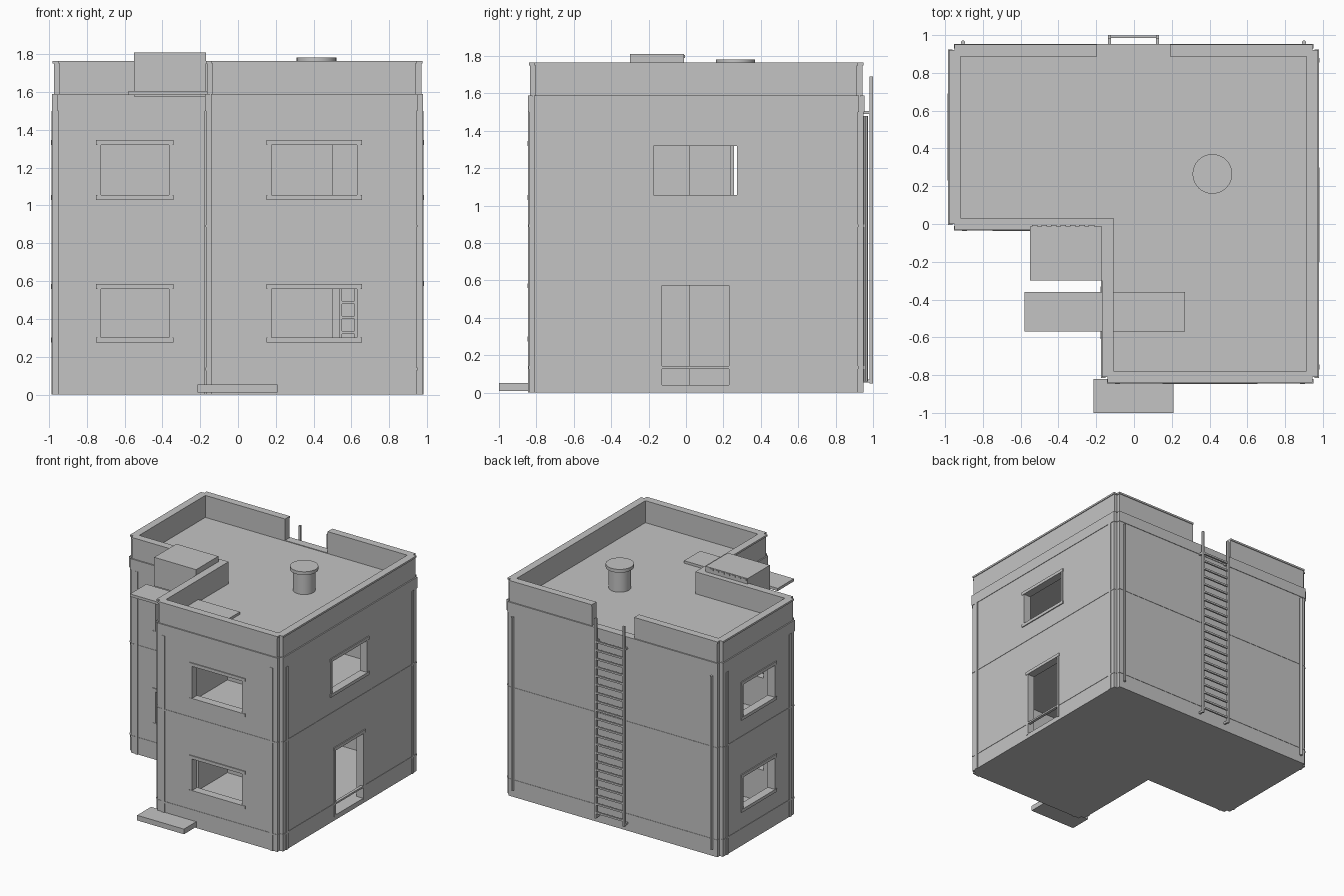
import bpy, bmesh

if "Cube" in bpy.data.objects:
    bpy.data.objects.remove(bpy.data.objects["Cube"])

plaster = bpy.data.materials.new("plain_grey")
plaster.use_nodes = True
GREY = (0.55, 0.55, 0.55, 1)
plaster.diffuse_color = GREY
plaster.node_tree.nodes["Principled BSDF"].inputs["Base Color"].default_value = GREY


def finish(name, bm):
    bmesh.ops.recalc_face_normals(bm, faces=bm.faces)
    mesh = bpy.data.meshes.new(name)
    bm.to_mesh(mesh)
    bm.free()
    mesh.materials.append(plaster)
    obj = bpy.data.objects.new(name, mesh)
    bpy.context.scene.collection.objects.link(obj)
    return obj


def add_box(bm, x, y, z):
    cube = bmesh.ops.create_cube(bm, size=1)["verts"]
    for v in cube:
        v.co = [r[0] if c < 0 else r[1] for c, r in zip(v.co, (x, y, z))]


def boxes(name, *parts):
    bm = bmesh.new()
    for part in parts:
        add_box(bm, *part)
    return finish(name, bm)


def prism(name, points, z0, z1):
    bm = bmesh.new()
    face = bm.faces.new([bm.verts.new((x, y, z0)) for x, y in points])
    top = bmesh.ops.extrude_face_region(bm, geom=[face])["geom"]
    for v in top:
        if isinstance(v, bmesh.types.BMVert):
            v.co.z = z1
    return finish(name, bm)


def cylinder(name, x, y, radius, z0, z1, sides=32):
    bpy.ops.mesh.primitive_cylinder_add(vertices=sides, radius=radius, depth=z1 - z0,
                                        location=(x, y, (z0 + z1) / 2))
    obj = bpy.context.object
    obj.name = name
    obj.data.materials.append(plaster)
    bpy.ops.object.shade_smooth_by_angle()


def cut(obj, cutters):
    for c in cutters:
        mod = obj.modifiers.new("cut", "BOOLEAN")
        mod.operation, mod.solver, mod.object = "DIFFERENCE", "EXACT", c
    deps = bpy.context.evaluated_depsgraph_get()
    mesh = bpy.data.meshes.new_from_object(obj.evaluated_get(deps))
    obj.modifiers.clear()
    obj.data = mesh


def outline(o=0.0, n=0.0):
    """L-shaped plan, offset outward by o, with square corner notches of size n."""
    w, m, e = -0.98 - o, -0.17 - o, 0.975 + o
    f, s, b = -0.03 - o, -0.84 - o, 0.95 + o
    if not n:
        return [(w, f), (m, f), (m, s), (e, s), (e, b), (w, b)]
    pts = [(w, f + n), (w + n, f + n), (w + n, f), (m, f)]
    for x, y, dx, dy in ((m, s, n, n), (e, s, -n, n), (e, b, -n, -n), (w, b, n, -n)):
        corner = [(x, y + dy), (x + dx, y + dy), (x + dx, y)]
        pts += corner if dx * dy > 0 else corner[::-1]
    return pts


NOTCH = 0.03
cutters = []

# Window and door openings: axis, wall position, outward sign, span, height, is door
openings = [("x", 0.975, 1, -0.20, 0.30, 1.03, 1.345, False),
            ("x", 0.975, 1, -0.155, 0.255, 0.03, 0.60, True),
            ("x", -0.17, -1, -0.61, -0.33, 1.03, 1.345, False),
            ("x", -0.17, -1, -0.61, -0.33, 0.03, 0.60, True)]
for low, high in ((0.275, 0.585), (1.03, 1.345)):
    openings += [("y", -0.03, -1, -0.75, -0.34, low, high, False),
                 ("y", -0.84, -1, 0.15, 0.655, low, high, False),
                 ("x", -0.98, -1, 0.23, 0.69, low, high, False)]

for axis, pos, side, a0, a1, z0, z1, door in openings:
    def part(depth, span, height):
        d = sorted(pos + side * k for k in depth)
        return (d, span, height) if axis == "x" else (span, d, height)
    t = 0.026
    sill = z0 + (0.01 if door else t)
    cutters.append(boxes("opening_cutter", part((-0.1, 0.1), (a0 + t, a1 - t), (sill, z1 - t))))
    jamb = 0.006
    frame = [part((-0.05, 0.008), (a0, a1), (z1 - t, z1)),
             part((-0.05, 0.005), (a0 + jamb, a0 + t), (z0, z1 - t)),
             part((-0.05, 0.005), (a1 - t, a1 - jamb), (z0, z1 - t))]
    if not door:
        frame.append(part((-0.05, 0.008), (a0, a1), (z0, z0 + t)))
    boxes("door_frame" if door else "window_frame", *frame)

# Main walls with two hollow storeys
rooms = [prism("room_cutter", outline(-0.06), z0, z1) for z0, z1 in ((0.04, 0.77), (0.80, 1.55))]
walls = prism("walls", outline(0, NOTCH), 0, 1.585)
cut(walls, rooms + cutters)

# Frieze band and thin belts around the walls
core = prism("core_cutter", outline(-0.02), -1, 3)
for name, z0, z1, out in (("frieze_band", 1.50, 1.59, 0.004),
                          ("lower_belt", 0.128, 0.142, 0.003),
                          ("middle_belt", 0.886, 0.898, 0.003)):
    cut(prism(name, outline(out, NOTCH), z0, z1), [core])

# Parapet and coping, open at the ladder
hollow = prism("parapet_cutter", outline(-0.062), 1.5, 2)
gap = boxes("gap_cutter", ((-0.195, 0.19), (0.8, 1.1), (1.59, 2)))
cut(prism("parapet", outline(-0.006, NOTCH), 1.58, 1.75), [hollow, gap])
cut(prism("coping", outline(0, NOTCH), 1.75, 1.765), [hollow, gap])

for c in rooms + cutters + [core, hollow, gap]:
    bpy.data.objects.remove(c)

# Slim vertical strips beside every outer corner
strips = []
Z = (0.0, 1.5)
P = 0.006


def strip_pair(lo, hi):
    return (lo + 0.07, lo + 0.095), (hi - 0.095, hi - 0.07)


for span in strip_pair(-0.17, 0.975):
    strips.append((span, (-0.84 - P, -0.83), Z))
for span in strip_pair(-0.84, 0.95):
    strips.append(((0.965, 0.975 + P), span, Z))
strips.append((strip_pair(-0.98, 0)[0], (-0.03 - P, -0.02), Z))
strips.append(((-0.17 - P, -0.16), strip_pair(-0.84, 0)[0], Z))
for span in strip_pair(-0.03, 0.95):
    strips.append(((-0.98 - P, -0.97), span, Z))
boxes("corner_strips", *strips)

# Drain pipes on the back wall
for x in (-0.905, 0.9):
    cylinder("drain_pipe", x, 0.961, 0.011, 0.06, 1.48, 12)

# Back ladder
rails = (-0.13, 0.125)
ladder = [((x - 0.008, x + 0.008), (0.982, 1.0), (0.05, 1.69)) for x in rails]
ladder += [((x - 0.008, x + 0.008), (0.94, 0.985), (z, z + 0.016)) for x in rails for z in (0.055, 1.49)]
ladder += [(rails, (0.984, 0.998), (0.09 + i * 0.07, 0.105 + i * 0.07)) for i in range(21)]
boxes("back_ladder", *ladder)

# Roof vent
cylinder("vent_pipe", 0.415, 0.265, 0.083, 1.58, 1.757)
cylinder("vent_cap", 0.415, 0.265, 0.105, 1.755, 1.782)

# Canopy, air unit with slots, and front step
boxes("canopy", ((-0.58, 0.27), (-0.57, -0.36), (1.583, 1.605)))
boxes("air_unit", ((-0.55, -0.17), (-0.30, -0.012), (1.575, 1.81)))
boxes("air_unit_slots", *[((x / 100, x / 100 + 0.03), (-0.014, -0.006), (1.79, 1.805))
                          for x in range(-54, -19, 5)])
boxes("front_step", ((-0.215, 0.21), (-1.0, -0.82), (0.01, 0.052)))

# Interior partitions and a small indoor ladder on the ground floor
for z0, z1 in ((0.04, 0.77), (0.80, 1.55)):
    boxes("partition", ((-0.17, 0.5), (0.02, 0.05), (z0, z1)),
          ((0.47, 0.5), (0.05, 0.24), (z0, z1)))
indoor = [((x, x + 0.015), (0.3, 0.315), (0.04, 0.77)) for x in (0.535, 0.615)]
indoor += [((0.54, 0.625), (0.3, 0.315), (0.08 * i, 0.08 * i + 0.015)) for i in range(1, 10)]
boxes("indoor_ladder", *indoor)
